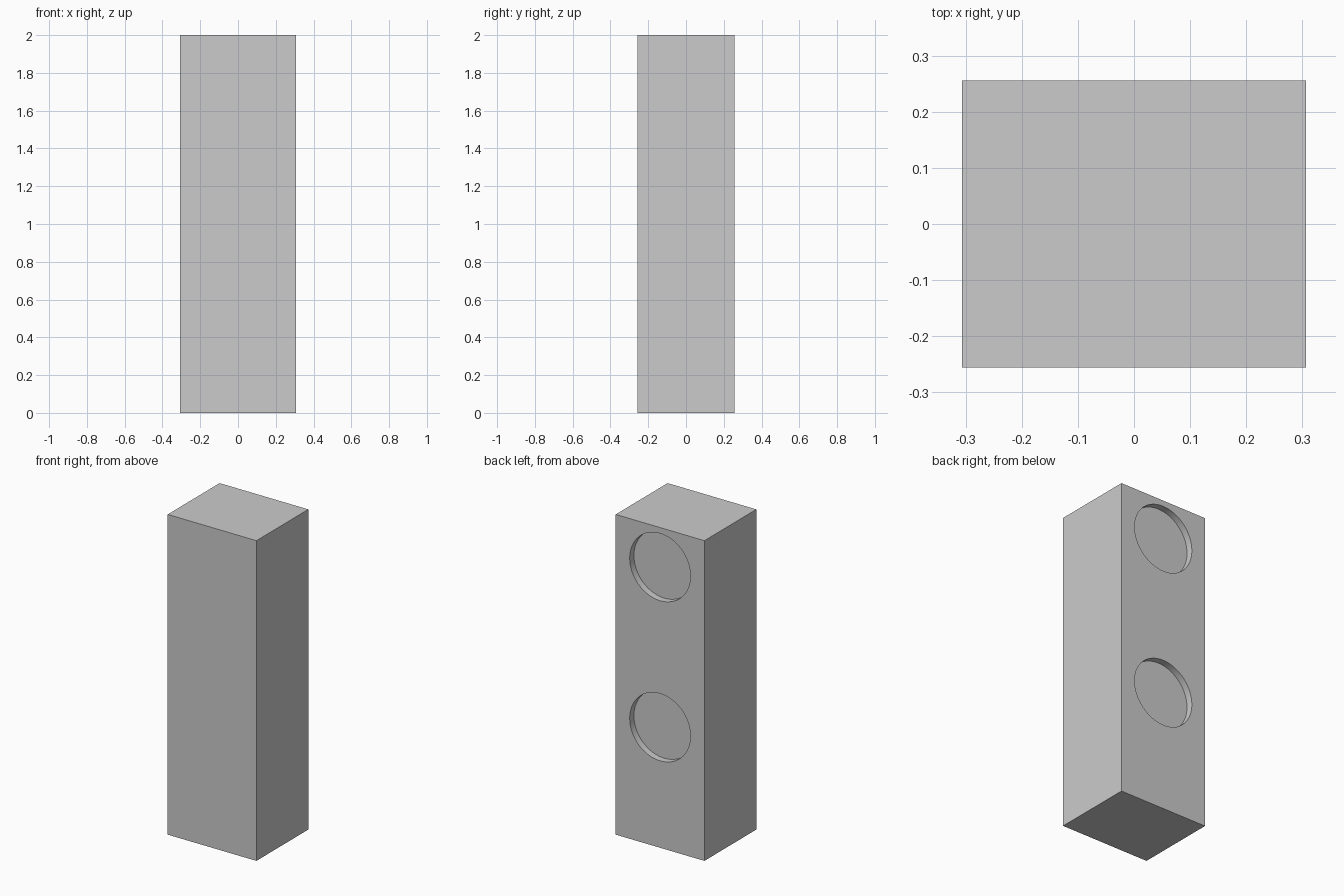
import bpy
import math

if "Cube" in bpy.data.objects:
    bpy.data.objects.remove(bpy.data.objects["Cube"])

W, D, H = 0.613, 0.512, 2.0      # cabinet size
R, DEPTH = 0.21, 0.042           # round recess radius and depth

# Cabinet box
bpy.ops.mesh.primitive_cube_add(size=1, location=(0, 0, H / 2))
cabinet = bpy.context.object
cabinet.name = "cabinet"
cabinet.scale = (W, D, H)
bpy.ops.object.transform_apply(location=True, rotation=True, scale=True)


def cut_recess(z):
    """Cut a shallow round recess into the back face at height z."""
    bpy.ops.mesh.primitive_cylinder_add(
        vertices=64, radius=R, depth=2 * DEPTH,
        location=(0, D / 2, z), rotation=(math.pi / 2, 0, 0))
    cutter = bpy.context.object
    cutter.name = "recess_cutter"
    cutter.hide_render = True
    bpy.context.view_layer.objects.active = cabinet
    mod = cabinet.modifiers.new("recess", 'BOOLEAN')
    mod.operation = 'DIFFERENCE'
    mod.solver = 'EXACT'
    mod.object = cutter
    bpy.ops.object.modifier_apply(modifier=mod.name)
    bpy.data.objects.remove(cutter, do_unlink=True)


# Two recesses on the back face
for z in (1.753, 0.753):
    cut_recess(z)

# Smooth the recess walls, keep the edges sharp
bpy.ops.object.select_all(action='DESELECT')
cabinet.select_set(True)
bpy.context.view_layer.objects.active = cabinet
bpy.ops.object.shade_smooth_by_angle(angle=math.radians(30))
